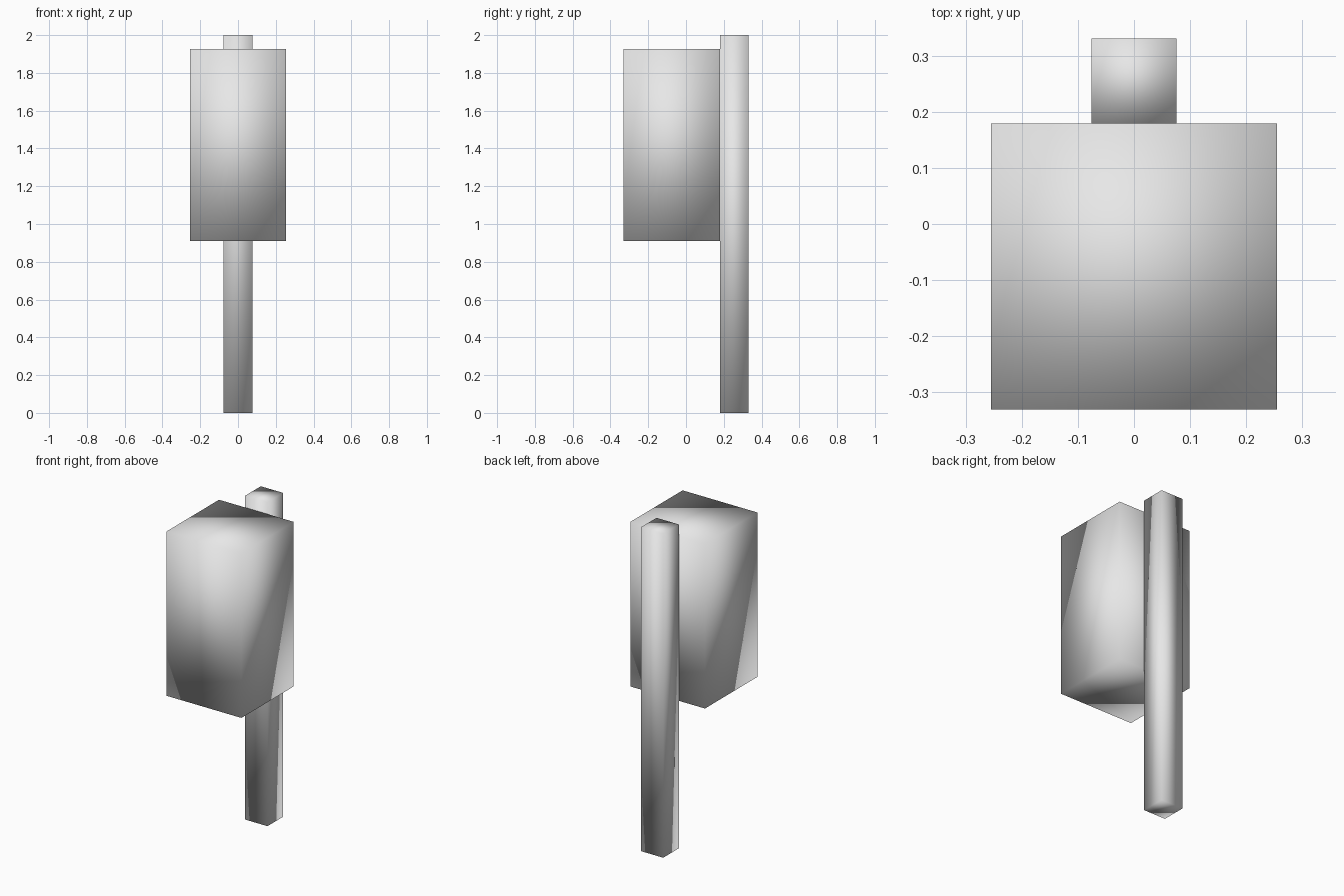
import bpy

# Remove the default cube
if "Cube" in bpy.data.objects:
    bpy.data.objects.remove(bpy.data.objects["Cube"], do_unlink=True)

# Single plain grey
grey = bpy.data.materials.new("light_grey")
grey.use_nodes = True
colour = (0.8, 0.8, 0.8, 1)
grey.diffuse_color = colour
grey.node_tree.nodes["Principled BSDF"].inputs["Base Color"].default_value = colour


def block(name, centre, size):
    """Soft-shaded rectangular block."""
    bpy.ops.mesh.primitive_cube_add(size=1, location=centre)
    obj = bpy.context.object
    obj.name = name
    obj.scale = size
    bpy.ops.object.transform_apply(location=False, rotation=False, scale=True)
    bpy.ops.object.shade_smooth()
    obj.data.materials.append(grey)
    return obj


# Tall square post at the back
post = block("post", (0, 0.255, 1.0), (0.152, 0.152, 2.0))

# Large box fixed to the front of the post
box = block("box", (0, -0.076, 1.419), (0.51, 0.51, 1.016))
